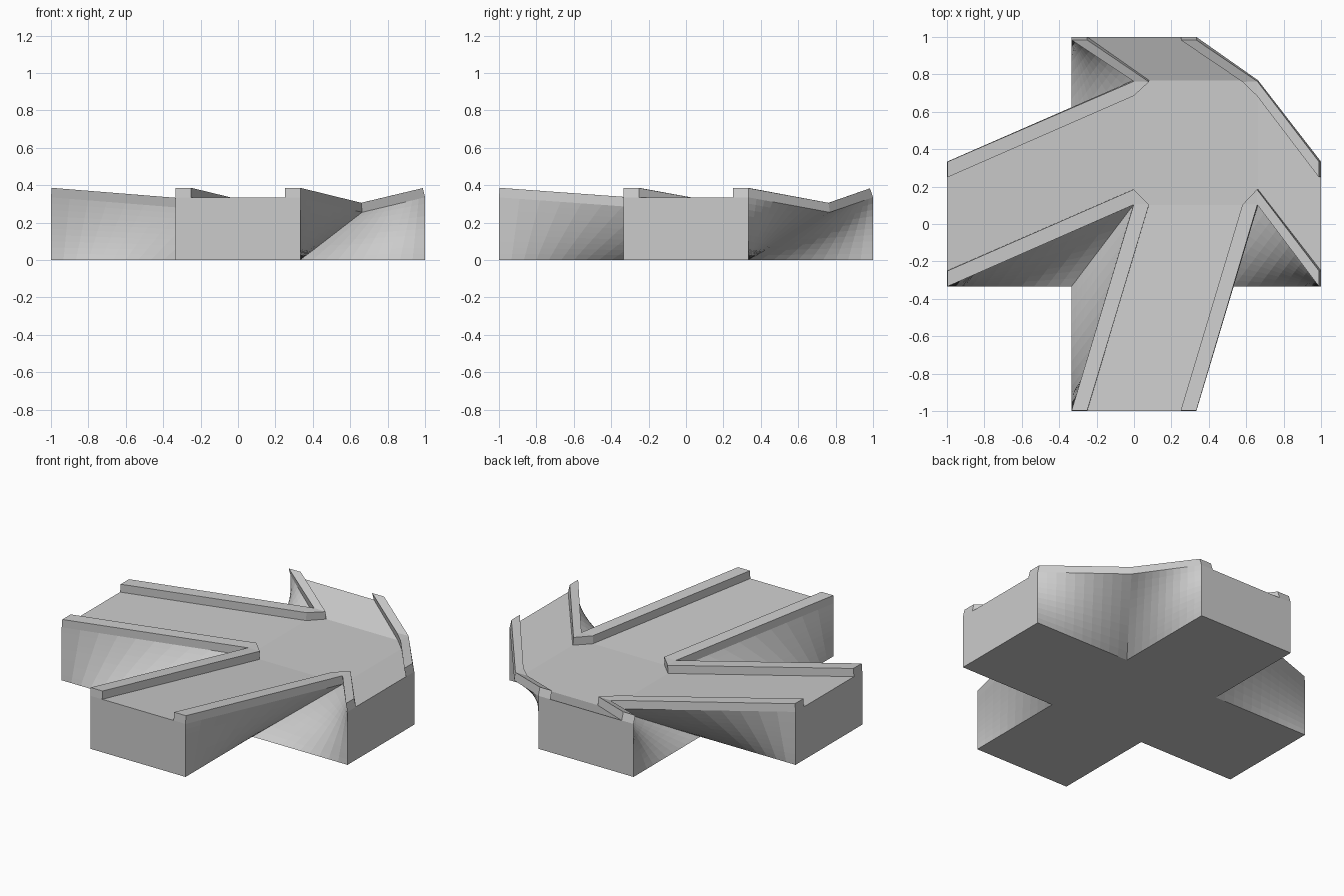
import bpy, bmesh
from mathutils import Vector as V

if "Cube" in bpy.data.objects:
    bpy.data.objects.remove(bpy.data.objects["Cube"])

H, I = 1 / 3, 0.25            # half width of an arm, half width of its roadway
CX, CY = 0.33, 0.435          # shifted centre of the crossing on top
ZO, ZI, CURB = 0.335, 0.255, 0.051  # road height at ends / at centre, curb height

bm = bmesh.new()


def face(pts):
    return bm.faces.new([bm.verts.new(p) for p in pts])


def strip(a, b, up):
    face([a, b, b + up[1], a + up[0]])


corners = {}
walls = []
order = [(1, 1), (-1, 1), (-1, -1), (1, -1)]
for sx, sy in order:
    # points of this quadrant: ground, road level outer edge, curb inner edge
    p = dict(
        b=V((sx * H, sy * H, 0)), bx=V((sx, sy * H, 0)), by=V((sx * H, sy, 0)),
        t=V((CX + sx * H, CY + sy * H, ZI)),
        tx=V((sx, sy * H, ZO)), ty=V((sx * H, sy, ZO)),
        ix=V((sx, sy * I, ZO)), iy=V((sx * I, sy, ZO)),
        jx=V((CX + sx * H, CY + sy * I, ZI)), jy=V((CX + sx * I, CY + sy * H, ZI)))
    corners[sx, sy] = p

    # twisted side walls
    for e in "xy":
        walls.append(face([p["b" + e], p["b"], p["t"], p["t" + e]]))

    # curb, raised at right angles to the sloping arms
    up = V((0, 0, 1))
    nx = V((-sx * (ZO - ZI) / (1 - H - sx * CX), 0, 1)).normalized()
    ny = V((0, -sy * (ZO - ZI) / (1 - H - sy * CY), 1)).normalized()
    mid = (nx + ny + up).normalized() * CURB
    lift = {"t": mid}
    for e, n in (("x", nx), ("y", ny)):
        lift["t" + e] = lift["i" + e] = n * CURB
        lift["j" + e] = (n + up).normalized() * CURB
    for e in "xy":
        face([p[k] + lift[k] for k in ("t" + e, "t", "j" + e, "i" + e)])
        for a, b in (("t" + e, "t"), ("i" + e, "j" + e), ("t" + e, "i" + e)):
            strip(p[a], p[b], (lift[a], lift[b]))
    face([p[k] + lift[k] for k in ("t", "jx", "jy")])
    strip(p["jx"], p["jy"], (lift["jx"], lift["jy"]))

# sloping roadway and end face of each arm
for s in (1, -1):
    for e, a, b in (("x", corners[s, 1], corners[s, -1]),
                    ("y", corners[1, s], corners[-1, s])):
        face([a["i" + e], b["i" + e], b["j" + e], a["j" + e]])
        face([a["b" + e], b["b" + e], b["t" + e], b["i" + e], a["i" + e], a["t" + e]])


# flat crossing and cross-shaped underside
def ring(keys):
    pts = []
    for sx, sy in order:
        pts += [corners[sx, sy][k] for k in (keys if sx * sy > 0 else keys[::-1])]
    face(pts)


ring(["jx", "jy"])
ring(["bx", "b", "by"])

# weld and refine the twisted walls so they read as ruled surfaces
bmesh.ops.remove_doubles(bm, verts=bm.verts[:], dist=1e-4)
bmesh.ops.recalc_face_normals(bm, faces=bm.faces[:])
edges = list({e for f in walls for e in f.edges})
bmesh.ops.subdivide_edges(bm, edges=edges, cuts=9, use_grid_fill=True)

mesh = bpy.data.meshes.new("road_crossing")
bm.to_mesh(mesh)
bm.free()
obj = bpy.data.objects.new("road_crossing", mesh)
bpy.context.collection.objects.link(obj)
